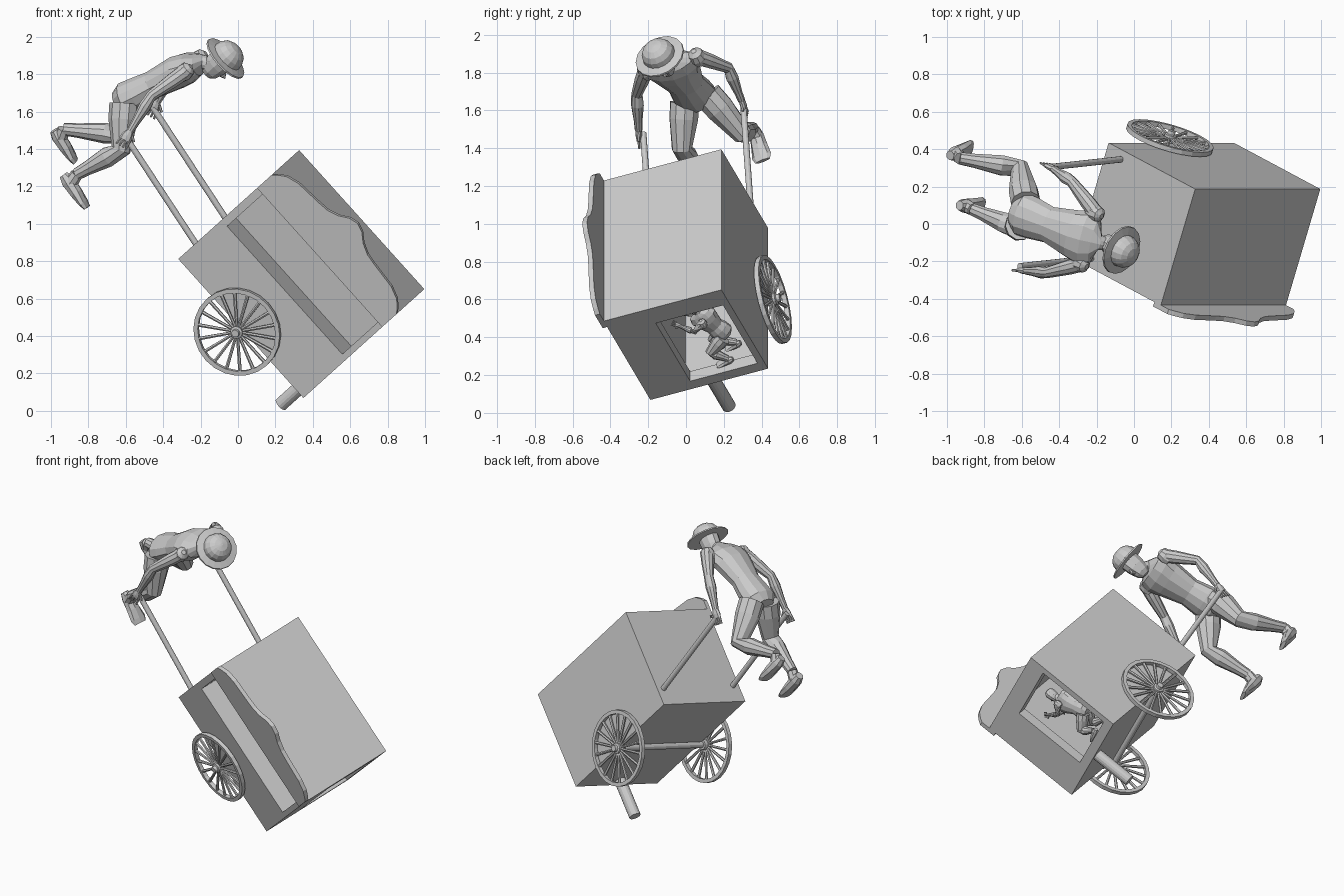
import bpy, bmesh, math
from mathutils import Vector, Matrix

if "Cube" in bpy.data.objects:
    bpy.data.objects.remove(bpy.data.objects["Cube"])

# The cart and its pusher are built upright (X = travel, Z = up, origin at the
# rear left top corner of the box) and then tipped as one by TILT.
ax = Vector((0.669, 0, -0.743)).normalized()
az = Vector((0.695, -0.37, 0.62))
az = (az - ax * az.dot(ax)).normalized()
ay = az.cross(ax)
TILT = Matrix((ax, ay, az)).transposed().to_4x4()
TILT.translation = Vector((0.327, 0.187, 1.394))


def finish(bm, name):
    bmesh.ops.recalc_face_normals(bm, faces=bm.faces)
    me = bpy.data.meshes.new(name)
    bm.to_mesh(me)
    bm.free()
    me.transform(TILT)
    ob = bpy.data.objects.new(name, me)
    bpy.context.collection.objects.link(ob)
    return ob


def loft(bm, stations, sides=10):
    """Closed tube through (point, radius across, radius deep) stations."""
    pts = [Vector(s[0]) for s in stations]
    rings = []
    for i, s in enumerate(stations):
        t = (pts[min(i + 1, len(pts) - 1)] - pts[max(i - 1, 0)]).normalized()
        ref = Vector((0, 1, 0)) if abs(t.y) < 0.85 else Vector((1, 0, 0))
        u = (ref - t * ref.dot(t)).normalized()
        v = t.cross(u)
        r1, r2 = s[1], s[-1]
        rings.append([bm.verts.new(pts[i] + u * r1 * math.cos(k) + v * r2 * math.sin(k))
                      for k in [2 * math.pi * j / sides for j in range(sides)]])
    for a, b in zip(rings, rings[1:]):
        for j in range(sides):
            k = (j + 1) % sides
            bm.faces.new((a[j], a[k], b[k], b[j]))
    bm.faces.new(rings[0])
    bm.faces.new(rings[-1])


def tube(name, stations, sides=10):
    bm = bmesh.new()
    loft(bm, stations, sides)
    return finish(bm, name)


def block(name, lo, hi):
    bm = bmesh.new()
    bmesh.ops.create_cube(bm, size=1)
    for v in bm.verts:
        v.co = Vector([(lo[i] + hi[i]) / 2 + v.co[i] * (hi[i] - lo[i]) for i in range(3)])
    return finish(bm, name)


# Box body with a serving recess on one side and a compartment open at the end
body = block("cart_box", (0, -0.67, -0.67), (1, 0, 0))
cutters = [block("serving_recess_cutter", (0.045, -0.8, -0.335), (0.965, -0.495, -0.05)),
           block("window_cutter", (0.9, -0.42, -0.61), (1.2, -0.037, -0.117)),
           block("compartment_cutter", (0.05, -0.45, -0.62), (0.93, -0.03, -0.06))]
for c in cutters:
    c.hide_render = True
    m = body.modifiers.new("cut", 'BOOLEAN')
    m.object, m.operation, m.solver = c, 'DIFFERENCE', 'EXACT'
    bpy.context.view_layer.objects.active = body
    bpy.ops.object.modifier_apply(modifier=m.name)
for c in cutters:
    bpy.data.objects.remove(c)

# Wavy sign board standing above the serving side
half = [(0.0, -0.05), (0.0, 0.06), (0.02, 0.085), (0.06, 0.12), (0.13, 0.144), (0.2, 0.15),
        (0.28, 0.157), (0.34, 0.165), (0.40, 0.19), (0.45, 0.228)]
outline = half + [(0.5, 0.243)] + [(1 - a, c) for a, c in reversed(half)]
bm = bmesh.new()
inner, outer = [[bm.verts.new((a, y, c)) for a, c in outline] for y in (-0.668, -0.695)]
bm.faces.new(inner)
bm.faces.new(outer)
for i in range(len(outline)):
    bm.faces.new((inner[i - 1], inner[i], outer[i], outer[i - 1]))
finish(bm, "sign_board")

# Prop leg, axle, handles
tube("prop_leg", [((0.945, -0.325, -0.66), 0.037), ((0.945, -0.325, -0.93), 0.037)], 16)
tube("axle", [((0.5, -0.71, -0.688), 0.019), ((0.5, 0.04, -0.688), 0.019)], 12)
for side, y in (("left", -0.05), ("right", -0.62)):
    tube(side + "_handle", [((0.01, y, -0.557), 0.017), ((-0.69, y, -0.442), 0.017)], 12)

# Spoked wheels
for side, y in (("left", 0.02), ("right", -0.695)):
    ctr = Vector((0.5, y, -0.688))
    bm = bmesh.new()
    N = 24
    prof = [(0.24, -0.013), (0.24, 0.013), (0.216, 0.013), (0.216, -0.013)]
    rim = []
    for i in range(N):
        t = 2 * math.pi * i / N
        rim.append([bm.verts.new(ctr + Vector((r * math.cos(t), w, r * math.sin(t)))) for r, w in prof])
    for i in range(N):
        a, b = rim[i], rim[(i + 1) % N]
        for k in range(4):
            bm.faces.new((a[k], a[k - 1], b[k - 1], b[k]))
    for i in range(18):
        d = Vector((math.cos(2 * math.pi * i / 18), 0, math.sin(2 * math.pi * i / 18)))
        loft(bm, [(ctr + d * 0.02, 0.008), (ctr + d * 0.222, 0.01)], 6)
    out = Vector((0, 1 if side == "left" else -1, 0))
    loft(bm, [(ctr - out * 0.03, 0.032), (ctr + out * 0.02, 0.034), (ctr + out * 0.024, 0.022),
              (ctr + out * 0.042, 0.02)], 12)
    finish(bm, side + "_wheel")


def limb(bm, a, b, c, radii):
    """Two-segment limb a-b-c; radii = top, upper belly, joint, lower belly, end."""
    a, b, c = Vector(a), Vector(b), Vector(c)
    loft(bm, [(p, r) for p, r in zip((a, a.lerp(b, .35), b, b.lerp(c, .3), c.lerp(b, .25), c),
              radii[:4] + [radii[4] * 1.15, radii[4]])])


def figure(name, j, s):
    """Person from joint positions j, girth scale s."""
    pel, chest, neck, head = (Vector(j[k]) for k in ("pelvis", "chest", "neck", "head"))
    bm = bmesh.new()
    # torso and neck
    up = (neck - pel).normalized()
    loft(bm, [(pel - up * 0.07 * s, 0.07 * s, 0.06 * s), (pel - up * 0.02 * s, 0.118 * s, 0.09 * s),
              (pel + up * 0.05 * s, 0.115 * s, 0.088 * s), (pel.lerp(chest, .5), 0.1 * s, 0.076 * s),
              (chest, 0.135 * s, 0.09 * s), (chest.lerp(neck, .45), 0.155 * s, 0.082 * s),
              (chest.lerp(neck, .8), 0.13 * s, 0.058 * s), (neck, 0.042 * s, 0.04 * s),
              (head - up * 0.03 * s, 0.034 * s, 0.036 * s)], 12)
    # head and nose
    z = Vector((0, 0, s))
    loft(bm, [(head + z * h, r, r * 1.2) for h, r in
              ((-.088, .026 * s), (-.06, .045 * s), (-.01, .057 * s), (.04, .06 * s),
               (.075, .045 * s), (.09, .015 * s))])
    f = Vector(j["face"]) * s
    loft(bm, [(head + f * .06, .007 * s), (head + f * .075 - z * .025, .012 * s),
              (head + f * .055 - z * .032, .01 * s)], 6)
    for side in ("l", "r"):
        sh, el, hand = (Vector(p) for p in j["arm_" + side])
        # rounded shoulder, then arm
        loft(bm, [(sh + z * h, r * s) for h, r in ((.042, .015), (.025, .04), (-.01, .048), (-.05, .036))])
        limb(bm, sh, el, hand, [r * s for r in (.042, .041, .03, .034, .02)])
        # hand with four fingers and a thumb
        d = (hand - el).normalized() * s
        loft(bm, [(hand, .018 * s, .02 * s), (hand + d * .03, .018 * s, .032 * s),
                  (hand + d * .055, .014 * s, .033 * s)], 8)
        g = (f - d * f.dot(d) / (s * s)).normalized() * s
        for k in range(4):
            p = hand + d * .05 + g * (k - 1.5) * .016
            loft(bm, [(p, .008 * s), (p + d * .045 + g * (k - 1.5) * .004, .006 * s)], 6)
        loft(bm, [(hand + d * .015 + g * .02, .009 * s), (hand + d * .04 + g * .048, .007 * s)], 6)
        # leg and foot
        hip, knee, ank, heel, toe = (Vector(p) for p in j["leg_" + side])
        limb(bm, hip, knee, ank, [r * s for r in (.08, .079, .054, .056, .034)])
        loft(bm, [(heel, .026 * s, .026 * s), (heel.lerp(toe, .2), .038 * s, .04 * s),
                  (heel.lerp(toe, .55), .046 * s, .034 * s), (heel.lerp(toe, .85), .054 * s, .02 * s),
                  (toe, .042 * s, .012 * s)], 8)
        loft(bm, [(ank, .034 * s), (heel.lerp(toe, .28), .038 * s)], 8)
    finish(bm, name)


# Person pushing the cart, and a small one crouching inside
figure("pushing_person", {
    "pelvis": (-.82, -.31, -.40), "chest": (-.745, -.30, -.10), "neck": (-.69, -.29, .045),
    "head": (-.635, -.29, .10), "face": (1, 0, 0),
    "arm_l": ((-.72, -.145, -.01), (-.76, -.04, -.20), (-.70, -.045, -.40)),
    "arm_r": ((-.72, -.435, -.01), (-.745, -.56, -.20), (-.68, -.63, -.40)),
    "leg_l": ((-.82, -.245, -.42), (-.69, -.135, -.64), (-.925, -.165, -.86),
              (-.955, -.167, -.905), (-.755, -.14, -.945)),
    "leg_r": ((-.81, -.375, -.42), (-.64, -.455, -.58), (-.70, -.46, -.86),
              (-.745, -.46, -.92), (-.53, -.475, -.94)),
}, 1.0)
figure("crouching_person", {
    "pelvis": (.88, -.17, -.43), "chest": (.87, -.21, -.33), "neck": (.865, -.235, -.255),
    "head": (.86, -.25, -.21), "face": (0, -1, 0),
    "arm_l": ((.93, -.22, -.28), (.94, -.28, -.32), (.92, -.34, -.27)),
    "arm_r": ((.80, -.22, -.28), (.79, -.28, -.34), (.80, -.34, -.31)),
    "leg_l": ((.91, -.17, -.45), (.94, -.26, -.50), (.95, -.19, -.57),
              (.95, -.165, -.58), (.95, -.26, -.595)),
    "leg_r": ((.85, -.17, -.45), (.84, -.25, -.51), (.85, -.14, -.57),
              (.85, -.12, -.58), (.85, -.21, -.595)),
}, 0.52)

# Round brimmed hat
tube("hat", [((-.628, -.29, z), r) for z, r in
             ((.146, .128), (.149, .137), (.158, .135), (.166, .09), (.195, .086),
              (.222, .07), (.24, .042), (.247, .008))], 16)
